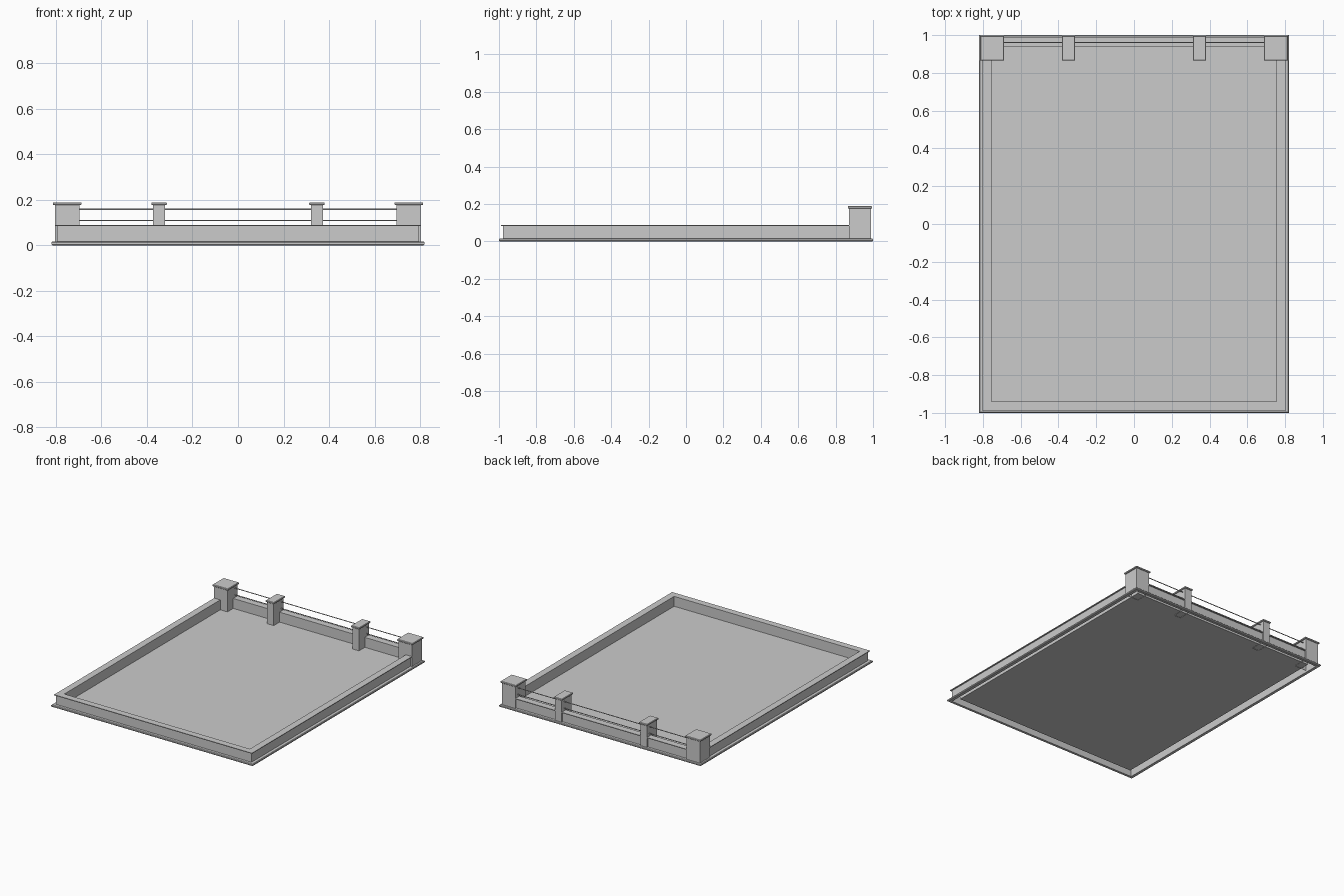
import bpy, bmesh

if "Cube" in bpy.data.objects:
    bpy.data.objects.remove(bpy.data.objects["Cube"])


def make_object(name, bm):
    bmesh.ops.recalc_face_normals(bm, faces=bm.faces)
    mesh = bpy.data.meshes.new(name)
    bm.to_mesh(mesh)
    bm.free()
    obj = bpy.data.objects.new(name, mesh)
    bpy.context.collection.objects.link(obj)
    return obj


def rect_sweep(name, profile, centre=(0, 0), closed=False, cap_top=False):
    """Skin a stack of rectangles given as (half_x, half_y, z)."""
    bm = bmesh.new()
    cx, cy = centre
    rings = [[bm.verts.new((cx + sx * hx, cy + sy * hy, z))
              for sx, sy in ((-1, -1), (1, -1), (1, 1), (-1, 1))]
             for hx, hy, z in profile]
    pairs = list(zip(rings, rings[1:]))
    if closed:
        pairs.append((rings[-1], rings[0]))
    for a, b in pairs:
        for i in range(4):
            j = (i + 1) % 4
            bm.faces.new((a[i], a[j], b[j], b[i]))
    if cap_top:
        bm.faces.new(rings[-1])
    return make_object(name, bm)


def rail(name, z):
    bpy.ops.mesh.primitive_cylinder_add(vertices=8, radius=0.003, depth=1.42,
                                        location=(0, 0.96, z),
                                        rotation=(0, 1.570796, 0))
    obj = bpy.context.object
    obj.name = name
    bpy.ops.object.shade_smooth_by_angle()


# Roof deck
bm = bmesh.new()
bm.faces.new([bm.verts.new((x, y, 0.016)) for x, y in
              ((-0.755, -0.94), (0.755, -0.94), (0.755, 0.94), (-0.755, 0.94))])
make_object("roof_deck", bm)

# Hollow parapet with a thin overhanging coping
rect_sweep("parapet", [(0.755, 0.94, 0.016), (0.755, 0.94, 0.089),
                       (0.805, 0.988, 0.089), (0.805, 0.988, 0.084),
                       (0.795, 0.978, 0.084), (0.795, 0.978, 0.012)])

# Base moulding around the outside
rect_sweep("base_moulding", [(0.795, 0.978, 0.016), (0.816, 0.996, 0.016),
                             (0.82, 1.0, 0.012), (0.82, 1.0, 0.004),
                             (0.816, 0.996, 0), (0.795, 0.978, 0)], closed=True)

# Corner piers and slimmer posts along the back, each with a cap
for kind, x, hw, cap in (("corner_pier", 0.751, 0.054, 0.063),
                         ("slim_post", 0.347, 0.027, 0.034)):
    for side, s in (("left", -1), ("right", 1)):
        c = (s * x, 0.93)
        rect_sweep(f"{kind}_{side}", [(hw, 0.058, 0.014), (hw, 0.058, 0.178)], c)
        rect_sweep(f"{kind}_cap_{side}", [
            (hw, 0.058, 0.176), (cap - 0.003, 0.062, 0.176), (cap, 0.065, 0.179),
            (cap, 0.065, 0.186), (cap - 0.003, 0.062, 0.189)], c, cap_top=True)

# Two thin rails between the piers
rail("lower_rail", 0.109)
rail("upper_rail", 0.158)
